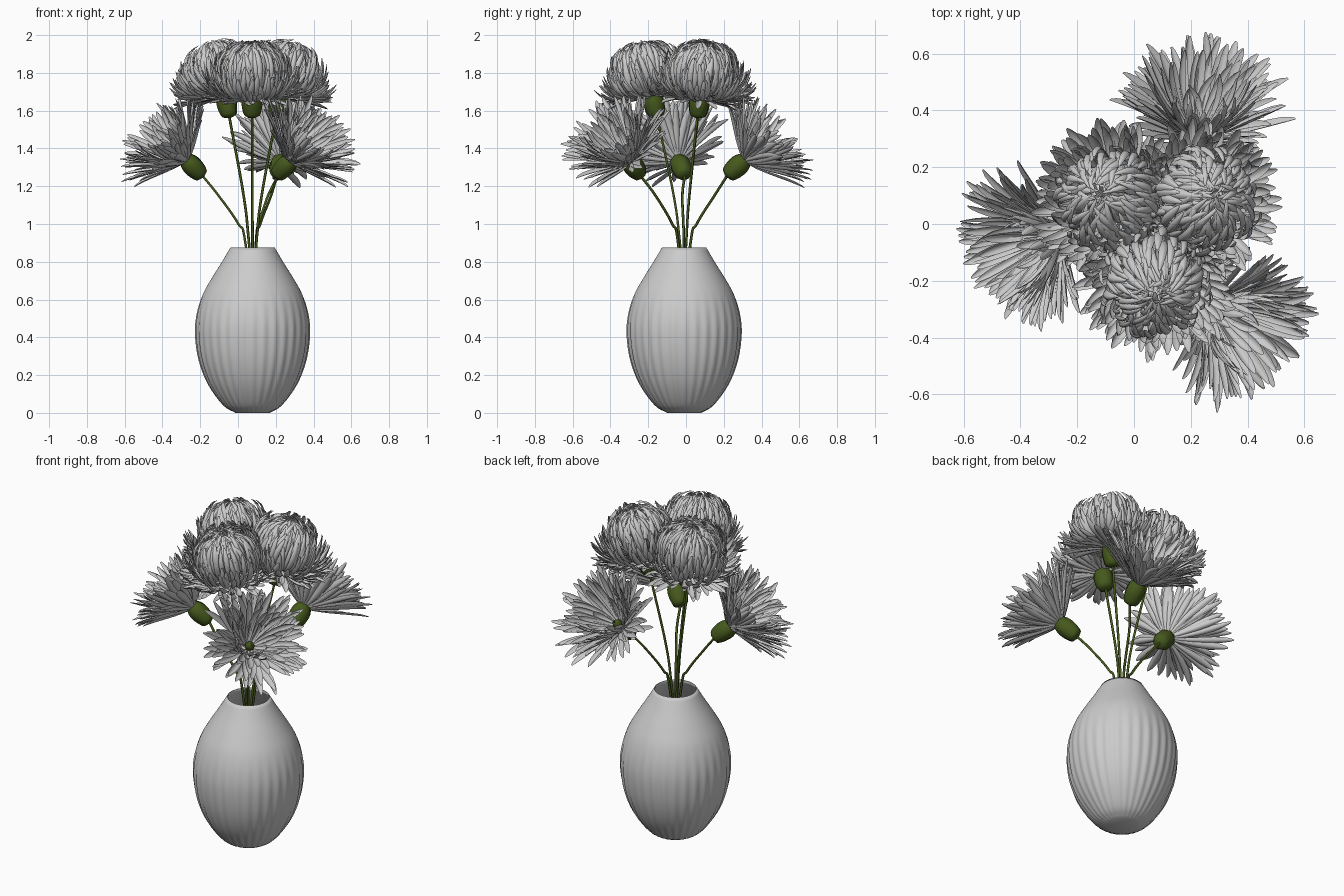
import bpy, bmesh, math, random
from mathutils import Vector, Matrix

if "Cube" in bpy.data.objects:
    bpy.data.objects.remove(bpy.data.objects["Cube"])

random.seed(4)
AX, AY = 0.077, -0.01          # vase axis
green = bpy.data.materials.new("leaf_green")
green.diffuse_color = (0.06, 0.10, 0.012, 1)
green.use_nodes = True
green.node_tree.nodes["Principled BSDF"].inputs["Base Color"].default_value = green.diffuse_color


def add_mesh(name, verts, faces, mat=None, angle=60):
    me = bpy.data.meshes.new(name)
    me.from_pydata(verts, [], faces)
    ob = bpy.data.objects.new(name, me)
    bpy.context.collection.objects.link(ob)
    if mat:
        me.materials.append(mat)
    for o in bpy.context.selected_objects:
        o.select_set(False)
    ob.select_set(True)
    bpy.context.view_layer.objects.active = ob
    bpy.ops.object.shade_smooth_by_angle(angle=math.radians(angle))
    return ob


def spline(pts, per):
    """Catmull-Rom through pts."""
    p = [Vector(q) for q in pts]
    p = [2 * p[0] - p[1]] + p + [2 * p[-1] - p[-2]]
    out = []
    for i in range(1, len(p) - 2):
        a, b, c, d = p[i - 1:i + 3]
        for k in range(per):
            t = k / per
            out.append(0.5 * (2 * b + (c - a) * t + (2 * a - 5 * b + 4 * c - d) * t * t
                              + (3 * b - a - 3 * c + d) * t ** 3))
    return out + [p[-2]]


def lathe(name, prof, segs, matrix, mat=None, rib=None):
    """Turn an (r, z) profile; rib(z, angle) scales the radius."""
    verts, faces = [], []
    for r, z in prof:
        for k in range(segs):
            a = 2 * math.pi * k / segs
            q = r * (rib(z, a) if rib else 1)
            verts.append(matrix @ Vector((q * math.cos(a), q * math.sin(a), z)))
    for i in range(len(prof) - 1):
        for k in range(segs):
            n = (k + 1) % segs
            faces.append((i * segs + k, i * segs + n, (i + 1) * segs + n, (i + 1) * segs + k))
    faces.append(tuple(reversed(range(segs))))
    return add_mesh(name, verts, faces, mat)


# Vase with ribs that fade out below the neck
def vase_rib(z, a):
    fade = min(1, max(0, (0.64 - z) / 0.2))
    return 1 + 0.01 * fade * (math.cos(32 * a) - 0.6)


vase_prof = spline([(.09, 0), (.155, .04), (.235, .15), (.285, .28), (.304, .42), (.294, .53),
                    (.262, .63), (.215, .715), (.165, .795), (.117, .876)], 4)
vase = lathe("vase", vase_prof, 192, Matrix.Translation((AX, AY, 0)), rib=vase_rib)
sol = vase.modifiers.new("wall", 'SOLIDIFY')
sol.thickness, sol.offset = 0.006, -1


# Petal paths: (t, four Bezier points in r, h) from the innermost to the outermost petal
DOME = [(0.0, (.01, .05), (.07, .14), (.08, .28), (.0, .29)),
        (0.3, (.02, .04), (.16, .04), (.18, .29), (.035, .30)),
        (0.55, (.03, .03), (.20, .01), (.225, .23), (.13, .275)),
        (0.72, (.03, .02), (.17, .00), (.23, .06), (.225, .20)),
        (0.85, (.03, .02), (.15, .00), (.25, .02), (.285, .11)),
        (1.0, (.03, .00), (.12, .01), (.22, .00), (.28, -.01))]
OPEN = [(0.0, (.01, .01), (.06, .05), (.09, .10), (.05, .14)),
        (0.25, (.02, .01), (.10, .07), (.15, .18), (.13, .26)),
        (0.5, (.03, .01), (.10, .08), (.17, .18), (.21, .275)),
        (0.75, (.03, .00), (.11, .06), (.20, .16), (.28, .225)),
        (1.0, (.03, .00), (.12, .03), (.22, .10), (.32, .145))]
STEPS = (0, .16, .34, .52, .7, .84, .94, 1)


def path_at(keys, t):
    for k0, k1 in zip(keys, keys[1:]):
        if t <= k1[0]:
            f = (t - k0[0]) / (k1[0] - k0[0])
            return [Vector(a).lerp(Vector(b), f) for a, b in zip(k0[1:], k1[1:])]


def flower(name, keys, count, half_width, power, loose, matrix):
    """Cupped petals spiralling around the axis, all in one mesh."""
    verts, faces = [], []
    cols = 4
    for n in range(count):
        t = ((n + 0.5) / count) ** power
        ang = n * 2.39996 + random.uniform(-.15, .15)
        p0, p1, p2, p3 = path_at(keys, min(1, max(0, t + random.uniform(-loose, loose))))
        size = random.uniform(.97 - 1.6 * loose, 1.03 + .4 * loose)
        drift = random.uniform(-.8, .8) * loose
        width = half_width * (0.65 + 0.35 * t) * random.uniform(.85, 1.1)
        er = Vector((math.cos(ang), math.sin(ang), 0))
        et = Vector((-math.sin(ang), math.cos(ang), 0))
        base = len(verts)
        for s in STEPS:
            u = 1 - s
            p = (u**3 * p0 + 3 * u * u * s * p1 + 3 * u * s * s * p2 + s**3 * p3) * size
            d = (u * u * (p1 - p0) + 2 * u * s * (p2 - p1) + s * s * (p3 - p2)).normalized()
            nrm = er * -d.y + Vector((0, 0, d.x))
            tip = max(0, (s - .65) / .35)
            w = width * min(1, .3 + 1.2 * s) * math.sqrt(max(.04, 1 - tip * tip))
            for j in range(cols + 1):
                v = 2 * j / cols - 1
                q = er * p.x + Vector((0, 0, p.y)) + et * (v * w + drift * s * s) + nrm * (.6 * w * v * v)
                verts.append(matrix @ q)
        for i in range(len(STEPS) - 1):
            for j in range(cols):
                a = base + i * (cols + 1) + j
                faces.append((a, a + 1, a + cols + 2, a + cols + 1))
    add_mesh(name, verts, faces, angle=80)


def stem(name, pts):
    cu = bpy.data.curves.new(name, 'CURVE')
    cu.dimensions = '3D'
    cu.bevel_depth, cu.bevel_resolution, cu.use_fill_caps = 0.007, 1, True
    path = spline(pts, 6)
    sp = cu.splines.new('POLY')
    sp.points.add(len(path) - 1)
    for pt, co in zip(sp.points, path):
        pt.co = (*co, 1)
    cu.materials.append(green)
    bpy.context.collection.objects.link(bpy.data.objects.new(name, cu))


CALYX = [(.008, -.08), (.036, -.07), (.047, -.045), (.053, -.005), (.05, .03), (.036, .06), (.02, .068)]


def bloom(label, keys, count, width, power, loose, rad, place, azim, tilt, z, lift):
    """One flower with calyx, green heart and stem, placed around the vase axis."""
    a, b = math.radians(place), math.radians(azim)
    pos = Vector((AX + rad * math.cos(a), AY + rad * math.sin(a), z))
    m = (Matrix.Translation(pos) @ Matrix.Rotation(b, 4, 'Z')
         @ Matrix.Rotation(math.radians(tilt), 4, 'Y'))
    flower(label + "_petals", keys, count, width, power, loose, m @ Matrix.Translation((0, 0, lift)))
    lathe(label + "_calyx", spline(CALYX, 2), 16, m, green,
          rib=lambda h, g: 1 + .05 * math.cos(8 * g))
    lathe(label + "_heart", [(.02, .05), (.026, .08), (.018, .10), (.003, .108)], 12, m, green)
    end = m @ Vector((0, 0, -.07))

    def at(r, h):
        return (AX + r * math.cos(a), AY + r * math.sin(a), h)
    if tilt > 30:
        mid = [at(.035, .88), at(.075, 1.0), at(.18, 1.15)]
    else:
        mid = [at(.02, .88), at(.055, 1.15)]
    stem(label + "_stem", [at(-.06, .1)] + mid + [end])


# Three full domed blooms on top, three open drooping blooms below
for i in range(3):
    turn = 120 * i
    bloom(f"upper_flower_{i + 1}", DOME, 320, .019, .72, .05, .16, 149 + turn, 148 + turn, 13, 1.64, .028)
    bloom(f"lower_flower_{i + 1}", OPEN, 130, .021, .52, .08, .317, 183 + turn, 203 + turn, 49, 1.305, .05)
